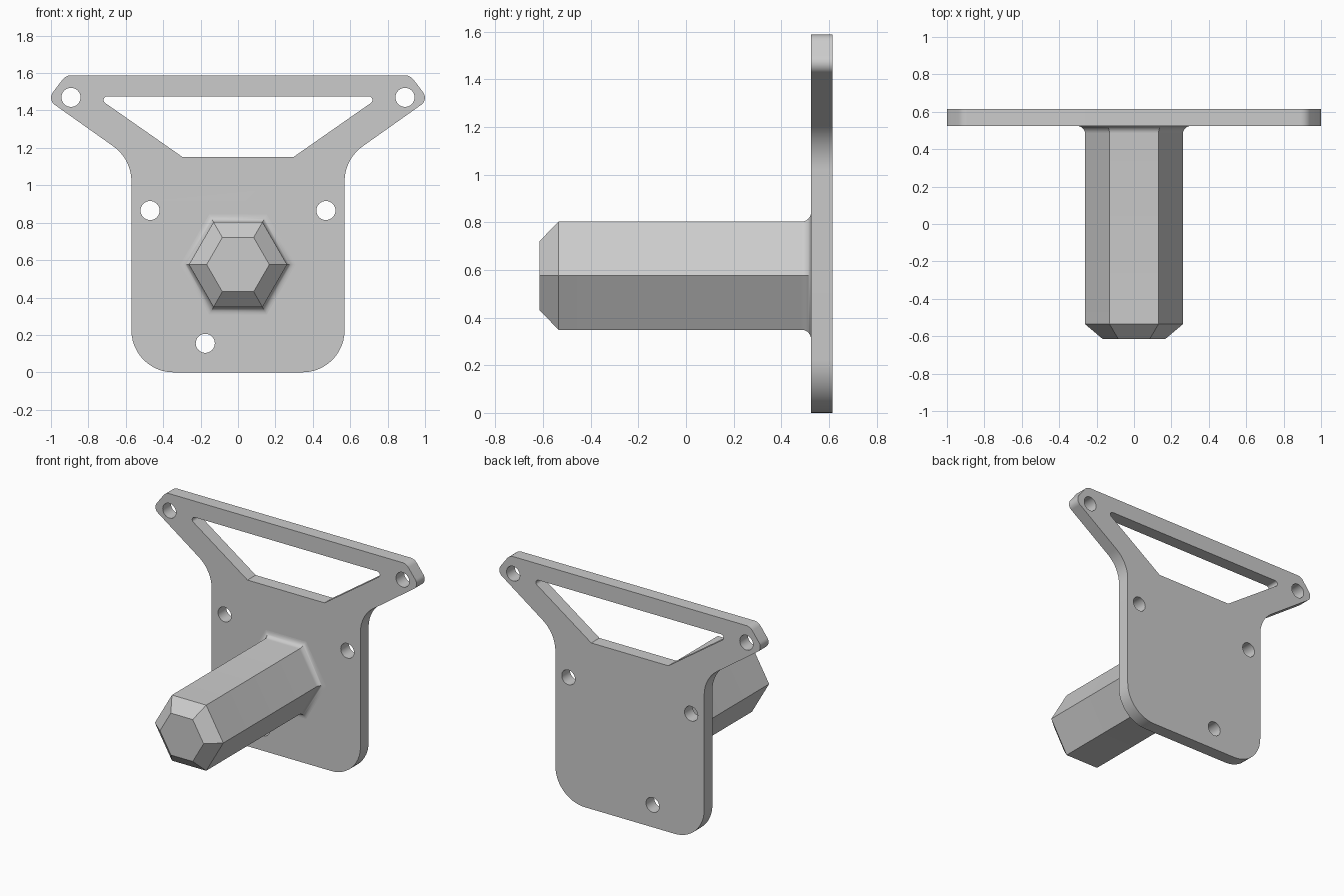
import bpy, bmesh
from math import sin, cos, pi, radians, tan
from mathutils import Vector

if "Cube" in bpy.data.objects:
    bpy.data.objects.remove(bpy.data.objects["Cube"], do_unlink=True)

GREY = (0.6, 0.6, 0.6, 1)
metal = bpy.data.materials.new("plain grey")
metal.use_nodes = True
metal.diffuse_color = GREY
metal.node_tree.nodes["Principled BSDF"].inputs["Base Color"].default_value = GREY


def rounded(corners, steps=12):
    """Closed outline from (x, z, radius) corners."""
    pts = []
    for i, (x, z, r) in enumerate(corners):
        p = Vector((x, z))
        if r == 0:
            pts.append(p)
            continue
        a = (Vector(corners[i - 1][:2]) - p).normalized()
        b = (Vector(corners[(i + 1) % len(corners)][:2]) - p).normalized()
        half = a.angle(b) / 2
        centre = p + (a + b).normalized() * r / sin(half)
        start = p + a * r / tan(half) - centre
        end = p + b * r / tan(half) - centre
        sweep = pi - 2 * half
        for k in range(steps + 1):
            t = k / steps * sweep
            pts.append(centre + (start * sin(sweep - t) + end * sin(t)) / sin(sweep))
    return pts


def mirrored(half):
    """Complete a right-hand half outline with its mirror image."""
    return half + [(-x, z, r) for x, z, r in reversed(half)]


def circle(x, z, r, n=32):
    return [Vector((x + r * cos(2 * pi * k / n), z + r * sin(2 * pi * k / n)))
            for k in range(n)]


def finish(bm, name):
    bmesh.ops.remove_doubles(bm, verts=bm.verts, dist=1e-5)
    bmesh.ops.recalc_face_normals(bm, faces=bm.faces)
    mesh = bpy.data.meshes.new(name)
    bm.to_mesh(mesh)
    bm.free()
    mesh.materials.clear()
    mesh.materials.append(metal)
    ob = bpy.data.objects.new(name, mesh)
    bpy.context.collection.objects.link(ob)
    bpy.ops.object.select_all(action="DESELECT")
    ob.select_set(True)
    bpy.context.view_layer.objects.active = ob
    bpy.ops.object.shade_smooth_by_angle(angle=radians(30))
    return ob


# Mounting plate: rounded body, flared ears, trapezoid window and screw holes
body = mirrored([(0.57, 0, 0.225), (0.57, 1.14, 0.23),
                 (1.019, 1.458, 0.047), (0.921, 1.588, 0.06)])
window = mirrored([(0.295, 1.15, 0), (0.762, 1.476, 0.02)])
holes = [(-0.893, 1.47), (0.893, 1.47), (-0.47, 0.865), (0.47, 0.865), (-0.175, 0.155)]
loops = [rounded(body), rounded(window)] + [circle(x, z, 0.051) for x, z in holes]

curve = bpy.data.curves.new("plate_profile", "CURVE")
curve.dimensions = "2D"
curve.fill_mode = "BOTH"
curve.extrude = 0.045
for loop in loops:
    spline = curve.splines.new("POLY")
    spline.points.add(len(loop) - 1)
    for point, p in zip(spline.points, loop):
        point.co = (p.x, p.y, 0, 1)
    spline.use_cyclic_u = True
profile = bpy.data.objects.new("plate_profile", curve)
bpy.context.collection.objects.link(profile)
bpy.context.view_layer.update()
evaluated = profile.evaluated_get(bpy.context.evaluated_depsgraph_get())
flat = bpy.data.meshes.new_from_object(evaluated)
bpy.data.objects.remove(profile, do_unlink=True)

bm = bmesh.new()
bm.from_mesh(flat)
for v in bm.verts:
    v.co = (v.co.x, 0.57 - v.co.z, v.co.y)
finish(bm, "mounting_plate")

# Hexagonal post: chamfered tip, straight shaft, filleted base
FILLET = 0.04
rings = [(-0.615, 0.145), (-0.535, 0.227)]
for k in range(9):
    t = k / 8 * pi / 2
    rings.append((0.485 + FILLET * sin(t), 0.227 + FILLET * (1 - cos(t))))
rings.append((0.535, 0.227 + FILLET))

bm = bmesh.new()
previous = None
for y, apothem in rings:
    r = apothem / cos(pi / 6)
    ring = [bm.verts.new((r * cos(k * pi / 3), y, 0.576 + r * sin(k * pi / 3)))
            for k in range(6)]
    if previous:
        for k in range(6):
            j = (k + 1) % 6
            bm.faces.new((previous[k], previous[j], ring[j], ring[k]))
    else:
        bm.faces.new(ring)
    previous = ring
bm.faces.new(previous)
finish(bm, "hex_post")
